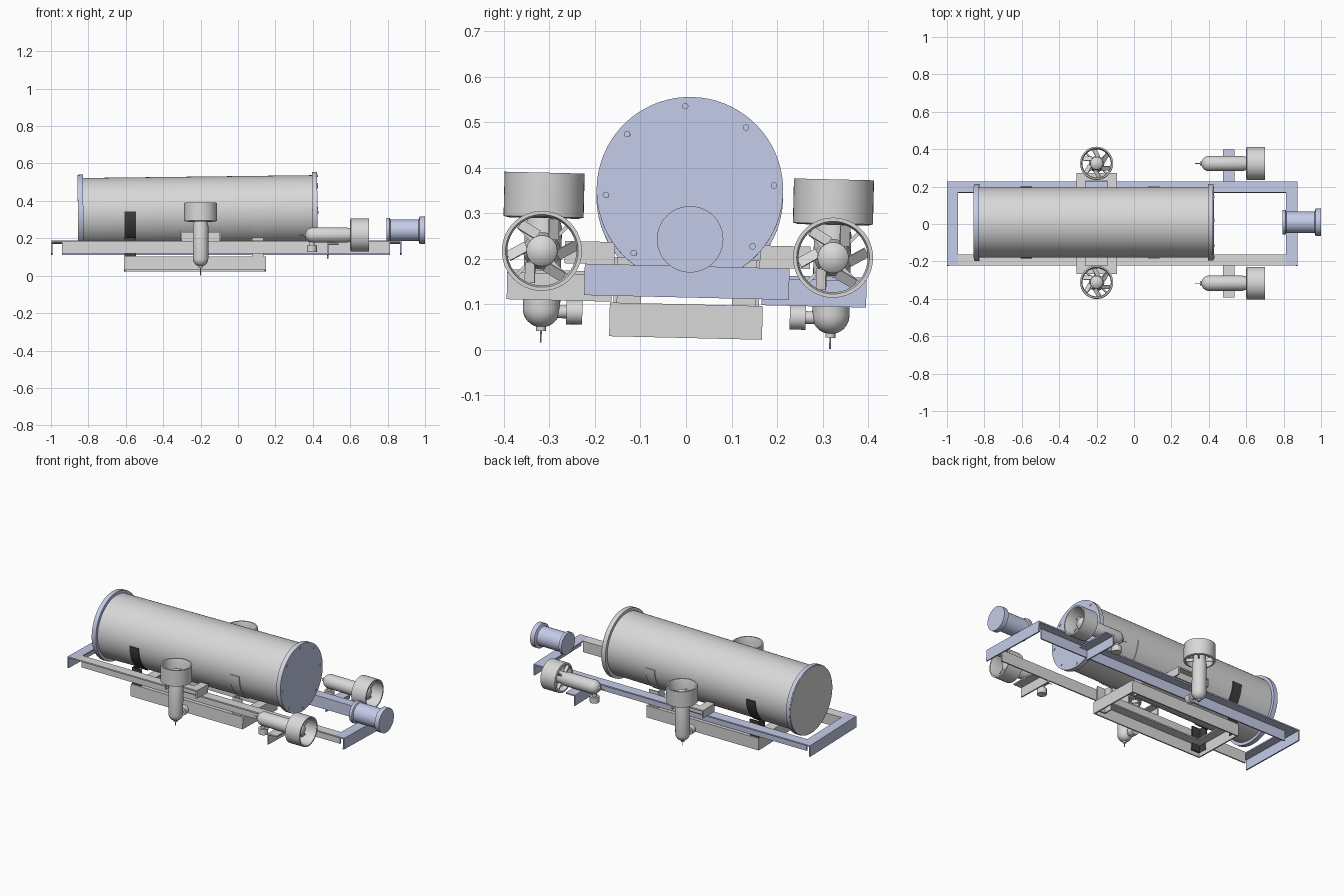
import bpy, bmesh, math
from mathutils import Matrix, Vector

if "Cube" in bpy.data.objects:
    bpy.data.objects.remove(bpy.data.objects["Cube"])


def material(name, colour):
    m = bpy.data.materials.new(name)
    m.use_nodes = True
    m.diffuse_color = (*colour, 1)
    m.node_tree.nodes["Principled BSDF"].inputs["Base Color"].default_value = (*colour, 1)
    return m


GREY = material("light grey", (0.69, 0.69, 0.69))
BLUE = material("pale blue grey", (0.59, 0.64, 0.855))
BLACK = material("black", (0.05, 0.05, 0.05))

T = Matrix.Translation
R = Matrix.Rotation
# The whole vehicle leans slightly to one side
ROLL = T((0, 0.003, 0.2)) @ R(math.radians(-1.34), 4, 'X') @ T((0, 0, -0.2))
ALONG_X = R(math.pi / 2, 4, 'Y')
THICK = 0.008
parts = []


def make(name, bm, mat, matrix=Matrix()):
    bmesh.ops.recalc_face_normals(bm, faces=bm.faces)
    mesh = bpy.data.meshes.new(name)
    bm.to_mesh(mesh)
    bm.free()
    mesh.transform(ROLL @ matrix)
    mesh.materials.append(mat)
    ob = bpy.data.objects.new(name, mesh)
    bpy.context.scene.collection.objects.link(ob)
    parts.append(ob)
    return ob


def add_box(bm, x, y, z, matrix=Matrix()):
    """Box between (min, max) pairs."""
    centre = Vector([(a + b) / 2 for a, b in (x, y, z)])
    size = [abs(b - a) for a, b in (x, y, z)]
    bmesh.ops.create_cube(bm, size=1, matrix=matrix @ T(centre) @ Matrix.Diagonal((*size, 1)))


def add_rod(bm, radius, z0, z1, matrix=Matrix(), segments=20):
    bmesh.ops.create_cone(bm, cap_ends=True, segments=segments, radius1=radius, radius2=radius,
                          depth=z1 - z0, matrix=matrix @ T((0, 0, (z0 + z1) / 2)))


def lathe(profile, segments=48):
    """Revolve (radius, height) points about z."""
    bm = bmesh.new()
    vs = [bm.verts.new((r, 0, z)) for r, z in profile]
    es = [bm.edges.new(pair) for pair in zip(vs, vs[1:])]
    bmesh.ops.spin(bm, geom=vs + es, cent=(0, 0, 0), axis=(0, 0, 1),
                   angle=math.tau, steps=segments)
    bmesh.ops.remove_doubles(bm, verts=bm.verts, dist=1e-5)
    return bm


def angle_bar(name, mat, x, y, z, wall):
    """L-section bar: flat flange on top, upright wall on the named side."""
    bm = bmesh.new()
    add_box(bm, x, y, (z[1] - THICK, z[1]))
    wx, wy = x, y
    if wall == '-x':
        wx = (x[0], x[0] + THICK)
    elif wall == '+x':
        wx = (x[1] - THICK, x[1])
    elif wall == '-y':
        wy = (y[0], y[0] + THICK)
    else:
        wy = (y[1] - THICK, y[1])
    add_box(bm, wx, wy, (z[0], z[1] - THICK))
    return make(name, bm, mat)


# Main frame of L-section bars
FZ = (0.115, 0.184)
angle_bar("left_rail", BLUE, (-0.94, 0.812), (0.165, 0.225), FZ, '-y')
angle_bar("right_rail", GREY, (-0.94, 0.812), (-0.225, -0.165), FZ, '+y')
angle_bar("rear_crossbar", BLUE, (-1.0, -0.94), (-0.225, 0.225), FZ, '-x')
angle_bar("front_crossbar", BLUE, (0.812, 0.875), (-0.225, 0.225), FZ, '+x')

# Lower battery frame
LZ = (0.026, 0.1)
angle_bar("lower_left_bar", GREY, (-0.61, 0.15), (0.105, 0.168), LZ, '+y')
angle_bar("lower_right_bar", GREY, (-0.61, 0.15), (-0.168, -0.105), LZ, '-y')
angle_bar("lower_rear_bar", GREY, (-0.61, -0.55), (-0.168, 0.168), LZ, '-x')
angle_bar("lower_front_bar", GREY, (0.09, 0.15), (-0.168, 0.168), LZ, '+x')

# Pressure hull, pitched slightly nose up
HULL = T((-0.215, 0.002, 0.343)) @ R(math.radians(-0.7), 4, 'Y') @ ALONG_X
HR, FR = 0.187, 0.205
bm = bmesh.new()
add_rod(bm, HR, -0.62, 0.62, segments=72)
make("hull_tube", bm, GREY, HULL)
for name, mat, z0, z1, radius in (("rear_flange", BLUE, -0.636, -0.612, FR),
                                  ("rear_end_plate", GREY, -0.641, -0.636, FR - 0.002),
                                  ("front_flange", GREY, 0.612, 0.632, FR),
                                  ("front_end_plate", BLUE, 0.632, 0.64, FR)):
    bm = bmesh.new()
    add_rod(bm, radius, z0, z1, segments=72)
    make(name, bm, mat, HULL)
bm = bmesh.new()
for i in range(8):
    spot = R(math.radians(4.5) + i * math.tau / 8, 4, 'Z') @ T((FR - 0.02, 0, 0))
    add_rod(bm, 0.007, 0.638, 0.644, spot, 12)
make("flange_bolts", bm, BLUE, HULL)

# Straps hugging the hull sides, with legs down to the lower frame
for place, x, mat, cz in (("rear", -0.577, BLACK, 0.338), ("front", 0.105, GREY, 0.347)):
    for side, s in (("left", 1), ("right", -1)):
        bm = bmesh.new()
        rows = []
        for i in range(13):
            a = math.radians(-60 + 5 * i)
            rows.append([bm.verts.new((x + dx, s * r * math.cos(a) + 0.002, cz + r * math.sin(a)))
                         for dx, r in ((-0.031, HR - 0.004), (0.031, HR - 0.004),
                                       (0.031, HR + 0.005), (-0.031, HR + 0.005))])
        for a, b in zip(rows, rows[1:]):
            for k in range(4):
                bm.faces.new((a[k], a[k - 1], b[k - 1], b[k]))
        bm.faces.new(rows[0])
        bm.faces.new(rows[-1])
        make(f"{place}_{side}_strap", bm, mat)
        bm = bmesh.new()
        add_box(bm, (x - 0.031, x + 0.031), (s * 0.152, s * 0.16), (0.05, 0.2))
        add_box(bm, (x - 0.031, x - 0.023), (s * 0.1, s * 0.152), (0.05, 0.2))
        make(f"{place}_{side}_leg", bm, mat)

# Camera housing on the nose
housing = [(0, 0), (0.066, 0), (0.066, 0.018), (0.057, 0.022), (0.057, 0.172),
           (0.073, 0.178), (0.073, 0.207), (0, 0.207)]
make("camera_housing", lathe(housing), BLUE, T((0.793, 0.005, 0.243)) @ ALONG_X)


def thruster(name, matrix, gland_turn):
    """Ducted thruster: duct above local z = 0, motor below."""
    duct = [(0.076, 0), (0.088, 0.003), (0.088, 0.1), (0.08, 0.1), (0.076, 0.09), (0.076, 0)]
    make(name + "_duct", lathe(duct), GREY, matrix)
    # Motor pod with round tail and nose cone
    pod = [(0.041 * math.sin(i * math.pi / 16), -0.199 - 0.041 * math.cos(i * math.pi / 16))
           for i in range(9)]
    pod += [(0.041, -0.02), (0.035, 0.0), (0.034, 0.055), (0.022, 0.066), (0, 0.07)]
    make(name + "_motor", lathe(pod, 32), GREY, matrix)
    # Propeller and duct struts
    bm = bmesh.new()
    for i in range(6):
        turn = R(i * math.tau / 6, 4, 'Z') @ R(math.radians(35), 4, 'X')
        add_box(bm, (0.025, 0.071), (-0.013, 0.013), (0.042, 0.045), turn @ T((0, 0, 0)))
    make(name + "_propeller", bm, GREY, matrix)
    bm = bmesh.new()
    for i in range(4):
        turn = R(math.pi / 4 + i * math.tau / 4, 4, 'Z')
        add_box(bm, (0.03, 0.08), (-0.004, 0.004), (0.0, 0.02), turn)
    make(name + "_struts", bm, GREY, matrix)
    # Cable gland and tail cable
    bm = bmesh.new()
    side = T((0, 0, -0.205)) @ R(gland_turn, 4, 'Z') @ ALONG_X
    add_rod(bm, 0.014, 0.02, 0.06, side)
    add_rod(bm, 0.027, 0.055, 0.09, side)
    add_rod(bm, 0.011, -0.248, -0.235)
    add_rod(bm, 0.002, -0.273, -0.24, segments=8)
    make(name + "_gland", bm, GREY, matrix)


for side, s in (("left", 1), ("right", -1)):
    # Lift thruster with its U-shaped mount
    thruster(f"{side}_lift_thruster", T((-0.2, s * 0.318, 0.282)), -s * math.pi / 2)
    bm = bmesh.new()
    for x in (-0.308, -0.142):
        add_box(bm, (x, x + 0.05), (s * 0.16, s * 0.27), (0.225, 0.233))
        edge = x if x < -0.2 else x + 0.042
        add_box(bm, (edge, edge + 0.008), (s * 0.16, s * 0.27), (0.184, 0.225))
    add_box(bm, (-0.258, -0.142), (s * 0.225, s * 0.27), (0.225, 0.233))
    add_box(bm, (-0.3, -0.1), (s * 0.225, s * 0.233), (0.184, 0.225))
    make(f"{side}_lift_mount", bm, GREY)
    # Drive thruster with its outrigger
    thruster(f"{side}_drive_thruster", T((0.6, s * 0.32, 0.21)) @ ALONG_X, 0)
    ys = sorted((s * 0.165, s * 0.395))
    angle_bar(f"{side}_outrigger", BLUE if s > 0 else GREY, (0.475, 0.537), ys,
              (0.102, 0.168), '-x')

bpy.ops.object.select_all(action='DESELECT')
for ob in parts:
    ob.select_set(True)
bpy.context.view_layer.objects.active = parts[0]
bpy.ops.object.shade_smooth_by_angle(angle=math.radians(35))
